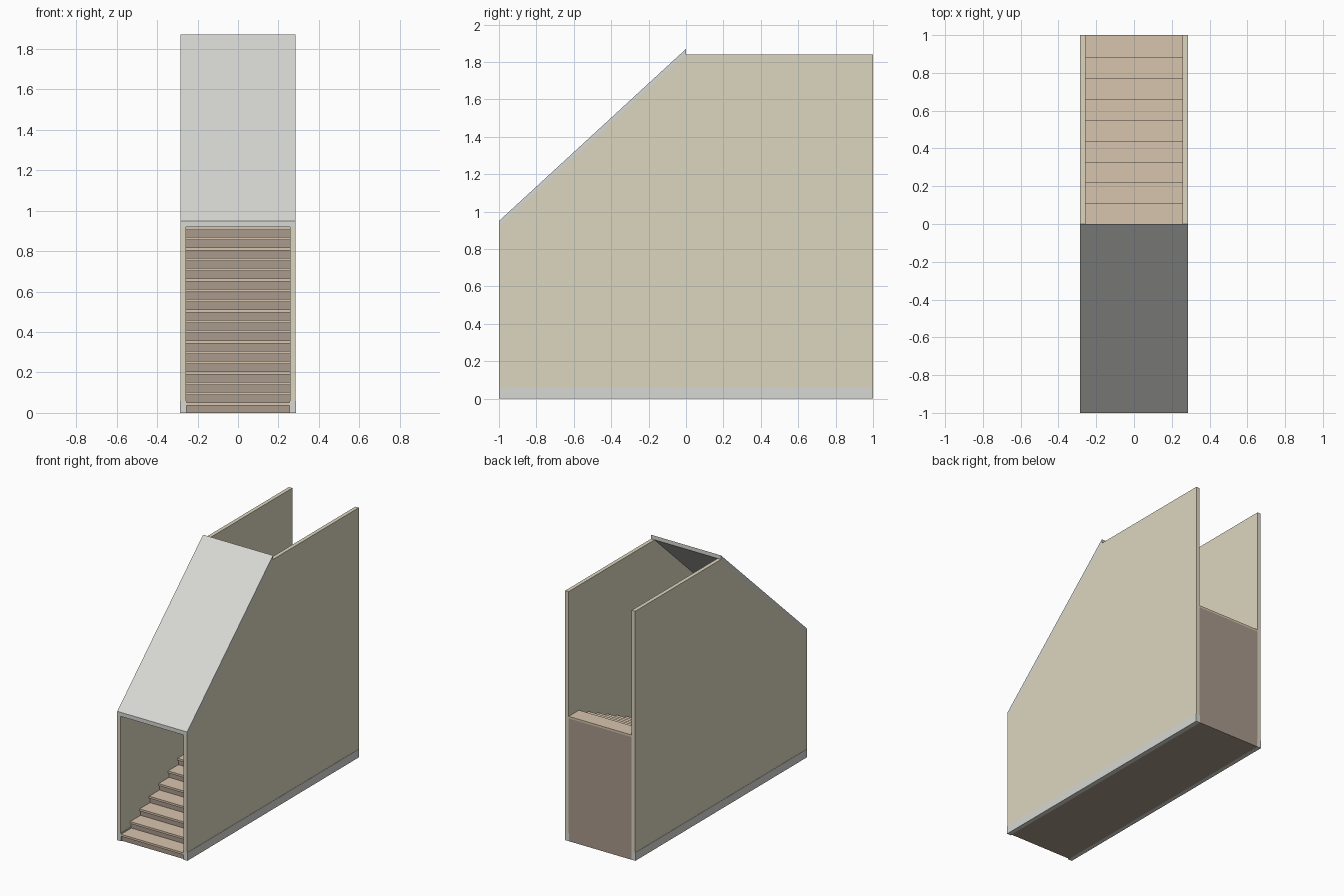
import bpy

if "Cube" in bpy.data.objects:
    bpy.data.objects.remove(bpy.data.objects["Cube"])

STEPS = 18
RISE = 0.92 / STEPS
NOSE = 0.01
RUN = (2 - NOSE) / STEPS
THICK = 0.015


def material(name, rgb):
    m = bpy.data.materials.new(name)
    m.diffuse_color = (*rgb, 1)
    m.use_nodes = True
    m.node_tree.nodes["Principled BSDF"].inputs["Base Color"].default_value = m.diffuse_color
    return m


def extrude_x(name, profile, x0, x1, mat=None):
    """Extrude a (y, z) outline between two x positions."""
    n = len(profile)
    verts = [(x, y, z) for x in (x0, x1) for y, z in profile]
    faces = [tuple(reversed(range(n))), tuple(range(n, 2 * n))]
    faces += [(i, (i + 1) % n, n + (i + 1) % n, n + i) for i in range(n)]
    mesh = bpy.data.meshes.new(name)
    mesh.from_pydata(verts, [], faces)
    obj = bpy.data.objects.new(name, mesh)
    bpy.context.collection.objects.link(obj)
    if mat:
        mesh.materials.append(mat)
    return obj


def mirror_x(obj):
    mod = obj.modifiers.new("mirror", 'MIRROR')
    mod.use_axis[0] = True


plaster = material("plaster", (0.72, 0.67, 0.52))
riser_wood = material("riser_wood", (0.40, 0.32, 0.26))
tread_wood = material("tread_wood", (0.68, 0.55, 0.42))
trim_grey = material("trim_grey", (0.68, 0.68, 0.65))

# side walls with a sloped front half
wall = extrude_x("side_walls", [(-1, 0.06), (1, 0.06), (1, 1.84), (0, 1.84), (-1, 0.92)],
                 0.257, 0.285, plaster)
mirror_x(wall)

# baseboards under the walls
base = extrude_x("baseboards", [(-1, 0), (1, 0), (1, 0.06), (-1, 0.06)],
                 0.254, 0.287, trim_grey)
mirror_x(base)

# sloped ceiling slab
extrude_x("sloped_ceiling", [(-1, 0.92), (0, 1.84), (0, 1.87), (-1, 0.95)],
          -0.285, 0.285, trim_grey)

# solid stair body with stepped outline
outline = [(1, 0)]
outline += [(1, 0.92 - THICK)]
for i in reversed(range(STEPS)):
    y = -1 + NOSE + i * RUN
    outline.append((y, (i + 1) * RISE - THICK))
    outline.append((y, max(0, i * RISE - THICK)))
extrude_x("stair_body", outline[::-1], -0.257, 0.257, riser_wood)

# overhanging treads
for i in range(STEPS):
    y0 = -1 + i * RUN
    y1 = y0 + RUN + NOSE
    top = (i + 1) * RISE
    extrude_x(f"tread_{i + 1}", [(y0, top - THICK), (y1, top - THICK), (y1, top), (y0, top)],
              -0.257, 0.257, tread_wood)
